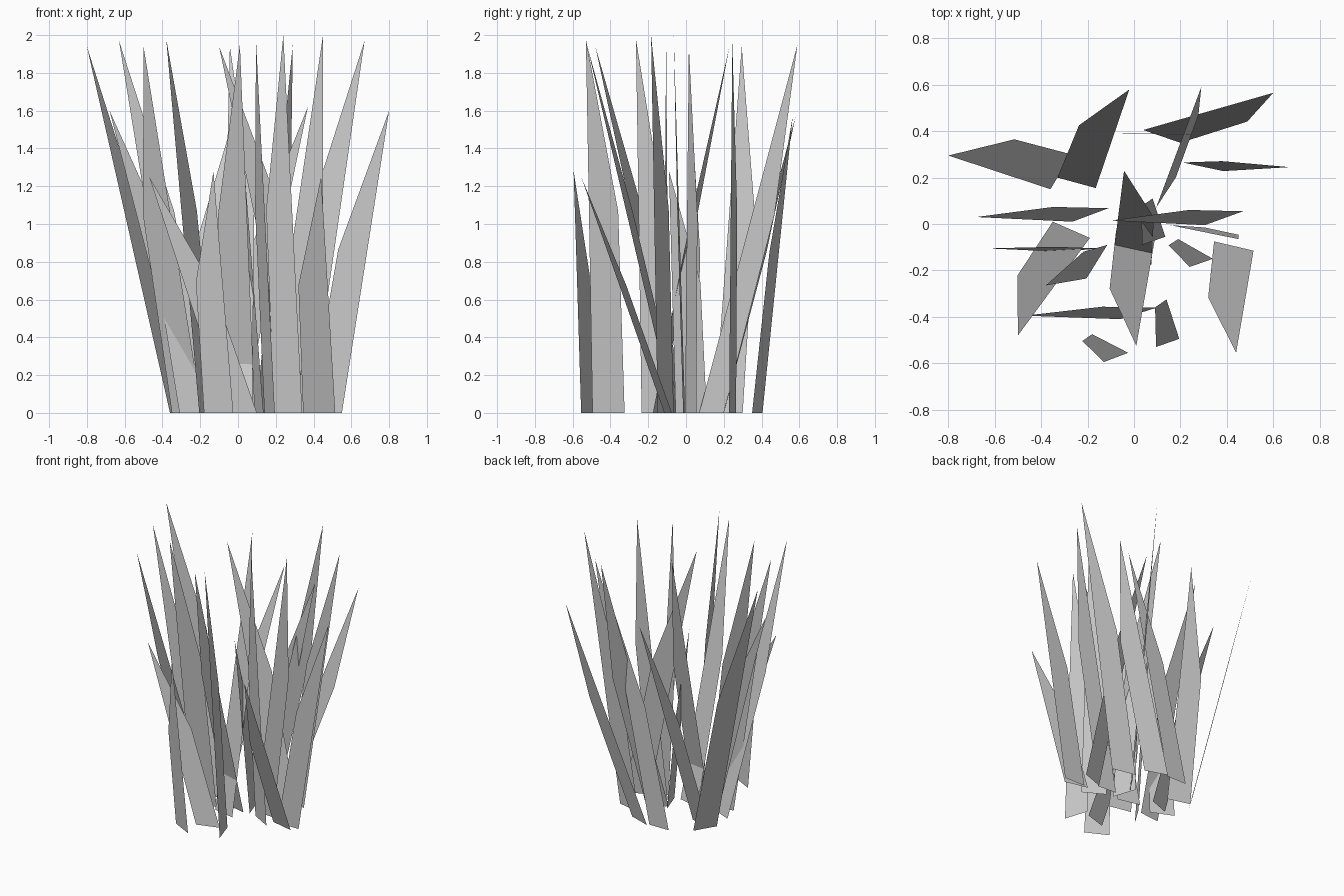
import bpy
from mathutils import Vector

# Each blade: outer foot (x, y), straight-edge foot (x, y), tip (x, y, z)
BLADES = [
    (-.27, .30, -.36, .15, -.80, .295, 1.94),
    (-.33, .20, -.165, .155, -.02, .58, 1.57),
    (.20, .35, .04, .405, .60, .565, 1.57),
    (.21, .265, .385, .228, .67, .245, 1.97),
    (.18, .20, .095, .07, .29, .59, 1.95),
    (.345, -.075, .515, -.115, .44, -.555, 1.25),
    (-.11, .068, -.265, .01, -.68, .03, 1.60),
    (-.35, .01, -.19, -.06, -.50, -.48, 1.94),
    (-.15, -.105, -.31, -.12, -.63, -.105, 1.97),
    (-.115, -.09, -.205, -.235, -.38, -.265, 1.98),
    (.10, -.36, -.06, -.41, -.47, -.395, 1.25),
    (.14, -.325, .195, -.495, .095, -.53, 1.98),
    (-.18, -.475, -.025, -.555, -.13, -.595, 1.28),
    (-.077, -.027, .09, -.065, .01, -.525, 1.95),
    (.075, -.175, -.09, -.14, -.043, .23, 1.94),
    (.47, .055, .305, -.005, -.10, .015, 1.94),
    (.305, -.015, .155, -.005, .45, -.065, 2.00),
    (.19, -.065, .34, -.15, .24, -.185, 2.00),
    (.08, .11, .135, -.055, .035, -.09, 1.28),
    (-.13, .39, .03, .39, .37, .385, 1.62),
    (.38, -.07, .55, -.07, .80, -.07, 1.60),
]


def grass_blade(i, x1, y1, x2, y2, tx, ty, tz):
    """Flat four-sided blade: straight on one edge, bent on the other."""
    outer, inner, tip = Vector((x1, y1, 0)), Vector((x2, y2, 0)), Vector((tx, ty, tz))
    bend = outer + 0.54 * (tip - inner) + 0.09 * (inner - outer)
    mesh = bpy.data.meshes.new("grass_blade")
    mesh.from_pydata([outer, inner, tip, bend], [], [(0, 1, 2, 3)])
    obj = bpy.data.objects.new(f"grass_blade_{i:02d}", mesh)
    bpy.context.collection.objects.link(obj)


# Clump of blades
for i, blade in enumerate(BLADES, 1):
    grass_blade(i, *blade)
